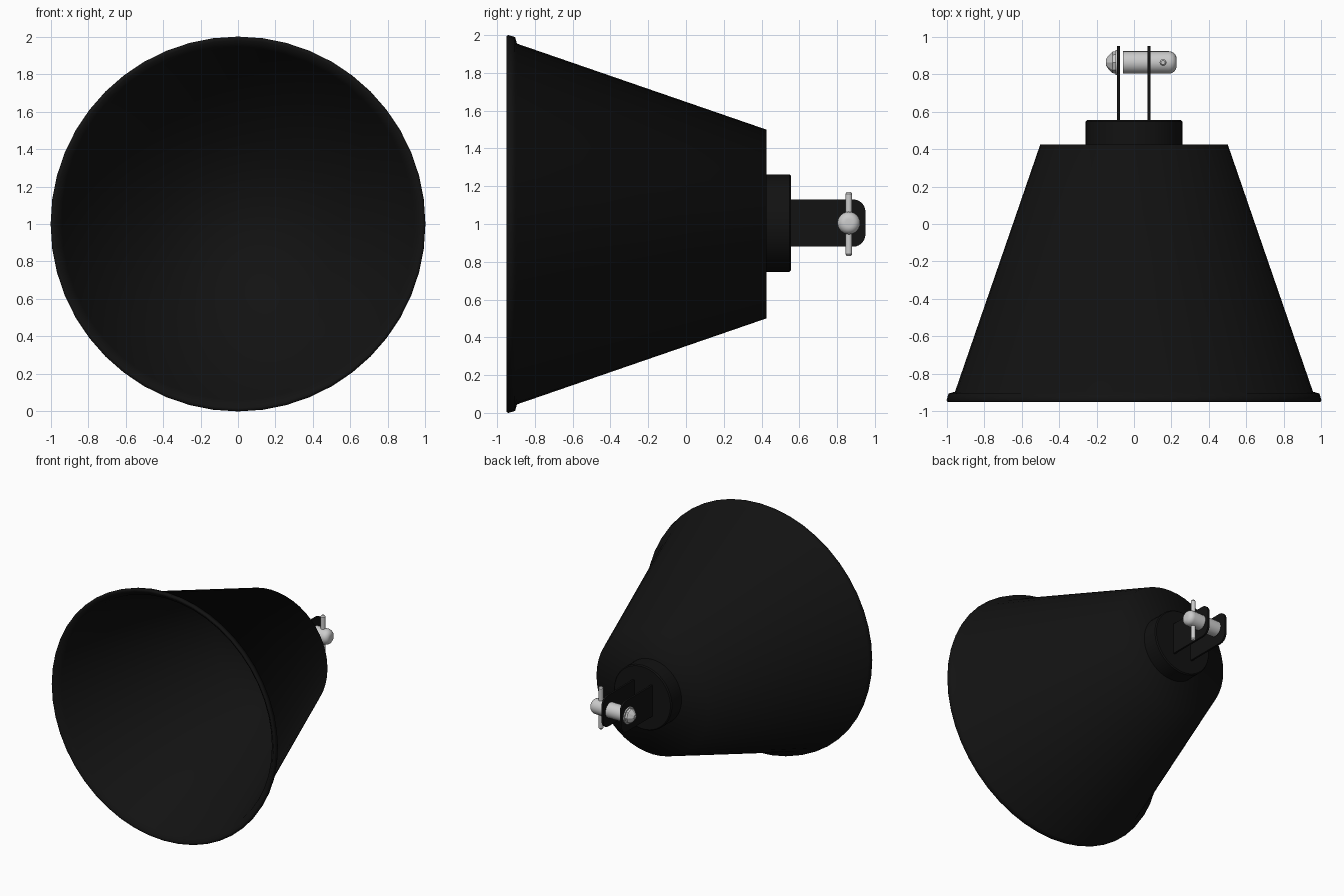
import bpy, bmesh, math
from mathutils import Vector

if "Cube" in bpy.data.objects:
    bpy.data.objects.remove(bpy.data.objects["Cube"])


def material(name, colour):
    m = bpy.data.materials.new(name)
    m.diffuse_color = (*colour, 1)
    m.use_nodes = True
    m.node_tree.nodes["Principled BSDF"].inputs["Base Color"].default_value = m.diffuse_color
    return m


black = material("black_rubber", (0.006, 0.006, 0.006))
steel = material("steel", (0.55, 0.55, 0.55))


def finish(name, bm, mat, angle=35):
    bmesh.ops.remove_doubles(bm, verts=bm.verts, dist=1e-5)
    bmesh.ops.recalc_face_normals(bm, faces=bm.faces)
    mesh = bpy.data.meshes.new(name)
    bm.to_mesh(mesh)
    bm.free()
    mesh.materials.append(mat)
    ob = bpy.data.objects.new(name, mesh)
    bpy.context.collection.objects.link(ob)
    bpy.ops.object.select_all(action='DESELECT')
    ob.select_set(True)
    bpy.context.view_layer.objects.active = ob
    bpy.ops.object.shade_smooth_by_angle(angle=math.radians(angle))
    return ob


def lathe(name, profile, origin, axis, sides, mat, angle=35):
    """Spin (radius, position) points around an axis; ends are capped."""
    bm = bmesh.new()
    rot = Vector((0, 0, 1)).rotation_difference(Vector(axis)).to_matrix()
    rings = []
    for r, h in profile:
        ring = []
        for i in range(sides):
            a = 2 * math.pi * i / sides
            p = rot @ Vector((r * math.cos(a), r * math.sin(a), h))
            ring.append(bm.verts.new(p + Vector(origin)))
        rings.append(ring)
    for a, b in zip(rings, rings[1:]):
        for i in range(sides):
            j = (i + 1) % sides
            bm.faces.new((a[i], a[j], b[j], b[i]))
    bm.faces.new(rings[0])
    bm.faces.new(rings[-1])
    return finish(name, bm, mat, angle)


Y, X, Z = (0, 1, 0), (1, 0, 0), (0, 0, 1)

# Hollow cone with flared front rim, from inner floor out to the back cap
lathe("cone_body", [(0.485, 0.405), (0.94, -0.91), (0.98, -0.95), (0.995, -0.95),
                    (1.0, -0.94), (0.99, -0.905), (0.955, -0.895), (0.5, 0.425)],
      (0, 0, 1), Y, 48, black, 75)

# Round mounting boss
lathe("mounting_boss", [(0.258, 0.42), (0.258, 0.547), (0.25, 0.555)],
      (0, 0, 1.005), Y, 48, black)


# Two clevis plates with rounded ends
def plate(name, x):
    half, r, cz, end, t = 0.125, 0.065, 1.005, 0.95, 0.015
    pts = [(0.54, cz - half)]
    for s, start in ((-1, -90), (1, 0)):
        for k in range(7):
            a = math.radians(start + 15 * k)
            pts.append((end - r + r * math.cos(a),
                        cz + s * (half - r) + r * math.sin(a)))
    pts.append((0.54, cz + half))
    bm = bmesh.new()
    f = bm.faces.new([bm.verts.new((x - t / 2, y, z)) for y, z in pts])
    ext = bmesh.ops.extrude_face_region(bm, geom=[f])
    bmesh.ops.translate(bm, vec=(t, 0, 0),
                        verts=[v for v in ext["geom"] if isinstance(v, bmesh.types.BMVert)])
    finish(name, bm, black)


plate("clevis_plate_left", -0.083)
plate("clevis_plate_right", 0.08)

# Clevis pin, rounded at the right end
P = (0, 0.862, 1.005)
dome = [(0.06 - 0.04 * (1 - math.cos(math.radians(a))),
         0.185 + 0.042 * math.sin(math.radians(a))) for a in range(0, 91, 15)]
lathe("clevis_pin", [(0.06, -0.06)] + dome, P, X, 24, steel, 40)

# Washer and tapered nut at the left end
lathe("pin_washer", [(0.067, -0.1), (0.067, -0.09)], P, X, 24, steel)
lathe("pin_nut", [(0.016, -0.15), (0.034, -0.138), (0.057, -0.115), (0.06, -0.09)],
      P, X, 8, steel, 25)

# Vertical retaining pin through the right end
r = 0.018
lathe("retaining_pin", [(r * 0.6, -0.17), (r, -0.16), (r, 0.16), (r * 0.6, 0.17)],
      (0.155, 0.862, 1.0), Z, 16, steel)
